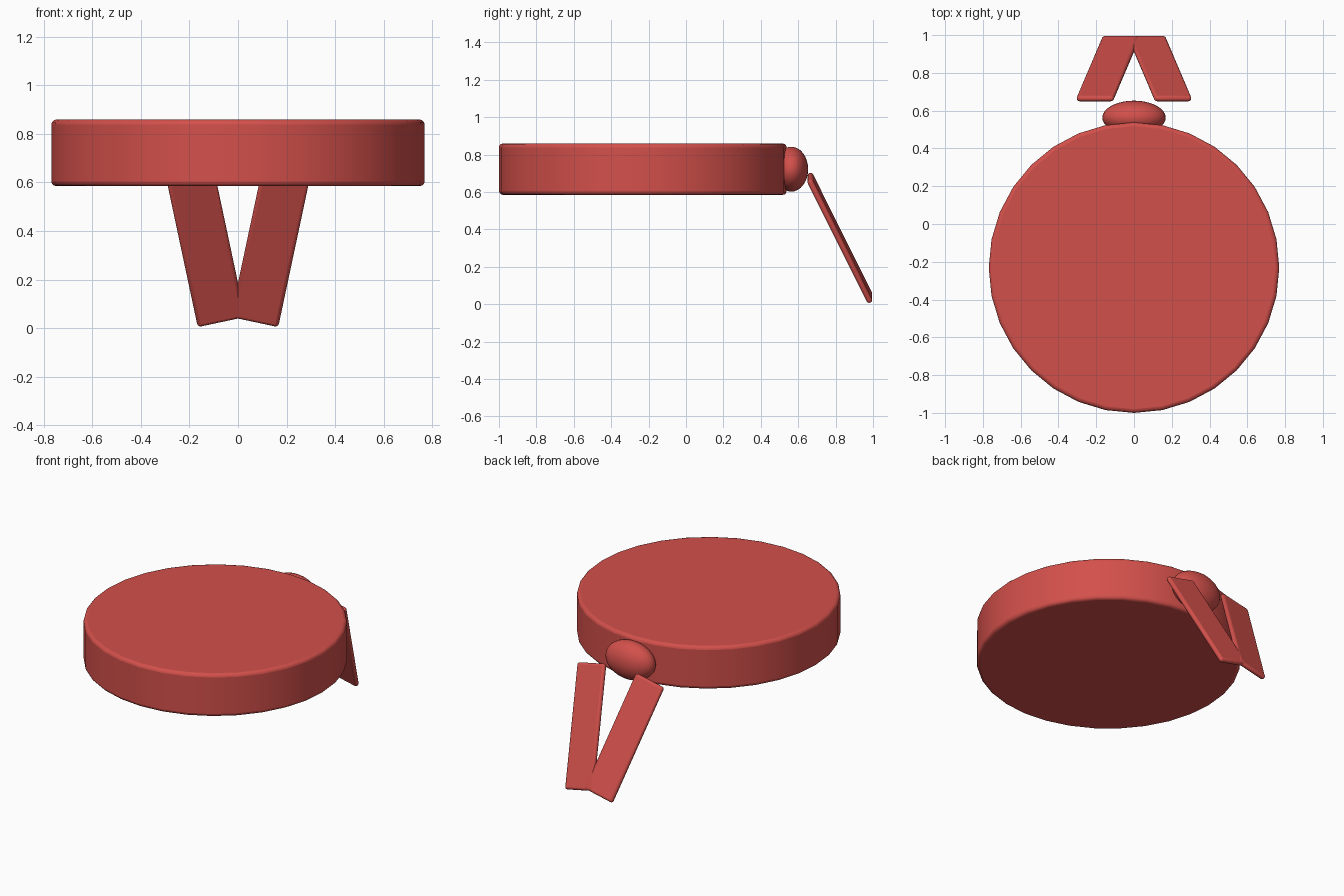
import bpy
from math import radians

if "Cube" in bpy.data.objects:
    bpy.data.objects.remove(bpy.data.objects["Cube"])

red = bpy.data.materials.new("red")
red.diffuse_color = (0.65, 0.08, 0.07, 1)
red.use_nodes = True
red.node_tree.nodes["Principled BSDF"].inputs["Base Color"].default_value = red.diffuse_color


def finish(name, bevel=0, segments=3):
    ob = bpy.context.object
    ob.name = name
    ob.data.materials.append(red)
    bpy.ops.object.transform_apply(location=False, rotation=False, scale=True)
    if bevel:
        mod = ob.modifiers.new("rounded_edges", 'BEVEL')
        mod.width = bevel
        mod.segments = segments
        mod.limit_method = 'ANGLE'
        mod.angle_limit = radians(30)
    bpy.ops.object.shade_smooth_by_angle(angle=radians(40))
    return ob


# Medal disc, lying flat
bpy.ops.mesh.primitive_cylinder_add(vertices=32, radius=0.769, depth=0.274,
                                    location=(0, -0.231, 0.722))
finish("medal_disc", 0.02)

# Squashed bead joining disc and ribbon
bpy.ops.mesh.primitive_uv_sphere_add(segments=32, ring_count=16, radius=1,
                                     location=(0, 0.563, 0.722))
bpy.context.object.scale = (0.168, 0.09, 0.12)
finish("hanger_bead")

# Two ribbon strips: leaning back and splayed into a V
for side, name in ((-1, "ribbon_left"), (1, "ribbon_right")):
    bpy.ops.mesh.primitive_cube_add(size=1, location=(side * 0.138, 0.8225, 0.355),
                                    rotation=(radians(26), radians(12 * side), 0))
    bpy.context.object.scale = (0.2, 0.031, 0.746)
    finish(name, 0.014)
